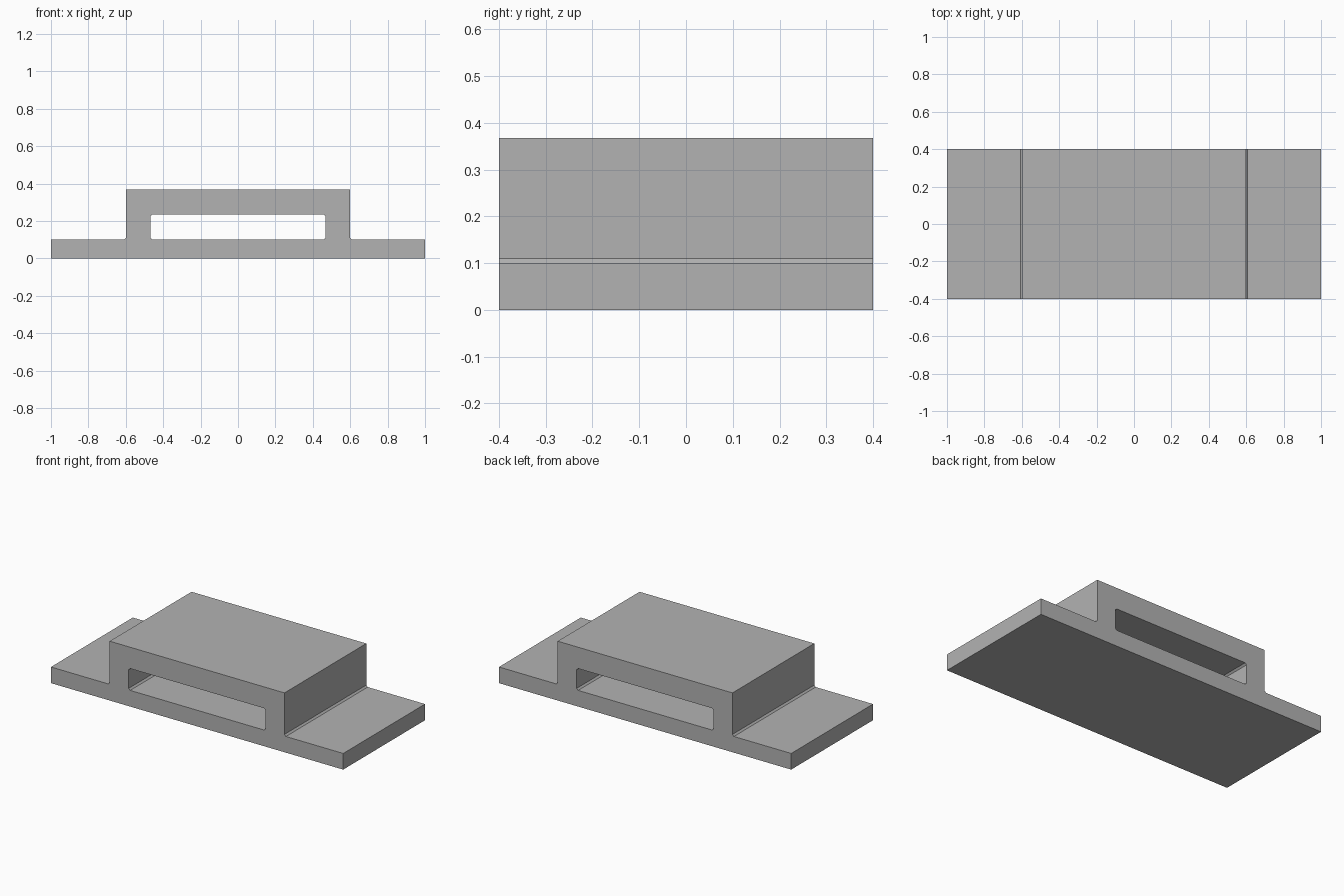
import bpy, bmesh
from mathutils import Vector

cube = bpy.data.objects.get("Cube")
if cube:
    bpy.data.objects.remove(cube, do_unlink=True)

DEPTH = 0.8
BASE_Z, TOP_Z = 0.1, 0.367      # flange top, block top
BLOCK_X, FILLET = 0.598, 0.01
SLOT_X, SLOT_Z = 0.468, 0.235   # half width and ceiling of the slot

grey = bpy.data.materials.new("plain grey")
grey.use_nodes = True
colour = (0.45, 0.45, 0.45, 1)
grey.diffuse_color = colour
grey.node_tree.nodes["Principled BSDF"].inputs["Base Color"].default_value = colour


def mirrored(half):
    """Close a right-hand profile with its mirror image."""
    return half + [(-x, z) for x, z in reversed(half)]


def add_loop(bm, points):
    verts = [bm.verts.new((x, -DEPTH / 2, z)) for x, z in points]
    return [bm.edges.new((v, verts[i - 1])) for i, v in enumerate(verts)]


# Outer profile: flange, beveled inner corner, raised block
outer = mirrored([
    (1, 0), (1, BASE_Z), (BLOCK_X + FILLET, BASE_Z),
    (BLOCK_X, BASE_Z + FILLET), (BLOCK_X, TOP_Z),
])
# Slot through the block, with softened corners
slot = mirrored([
    (SLOT_X - FILLET, BASE_Z), (SLOT_X, BASE_Z + FILLET),
    (SLOT_X, SLOT_Z - FILLET), (SLOT_X - FILLET, SLOT_Z),
])

# Fill between the profiles and extrude from front to back
bm = bmesh.new()
edges = add_loop(bm, outer) + add_loop(bm, slot)
bmesh.ops.triangle_fill(bm, edges=edges, use_beauty=True, normal=Vector((0, -1, 0)))
result = bmesh.ops.extrude_face_region(bm, geom=bm.faces[:], use_keep_orig=True)
moved = [g for g in result["geom"] if isinstance(g, bmesh.types.BMVert)]
bmesh.ops.translate(bm, verts=moved, vec=(0, DEPTH, 0))
bmesh.ops.recalc_face_normals(bm, faces=bm.faces[:])

mesh = bpy.data.meshes.new("slotted_bracket")
bm.to_mesh(mesh)
bm.free()
mesh.materials.append(grey)
bpy.context.collection.objects.link(bpy.data.objects.new("slotted_bracket", mesh))
